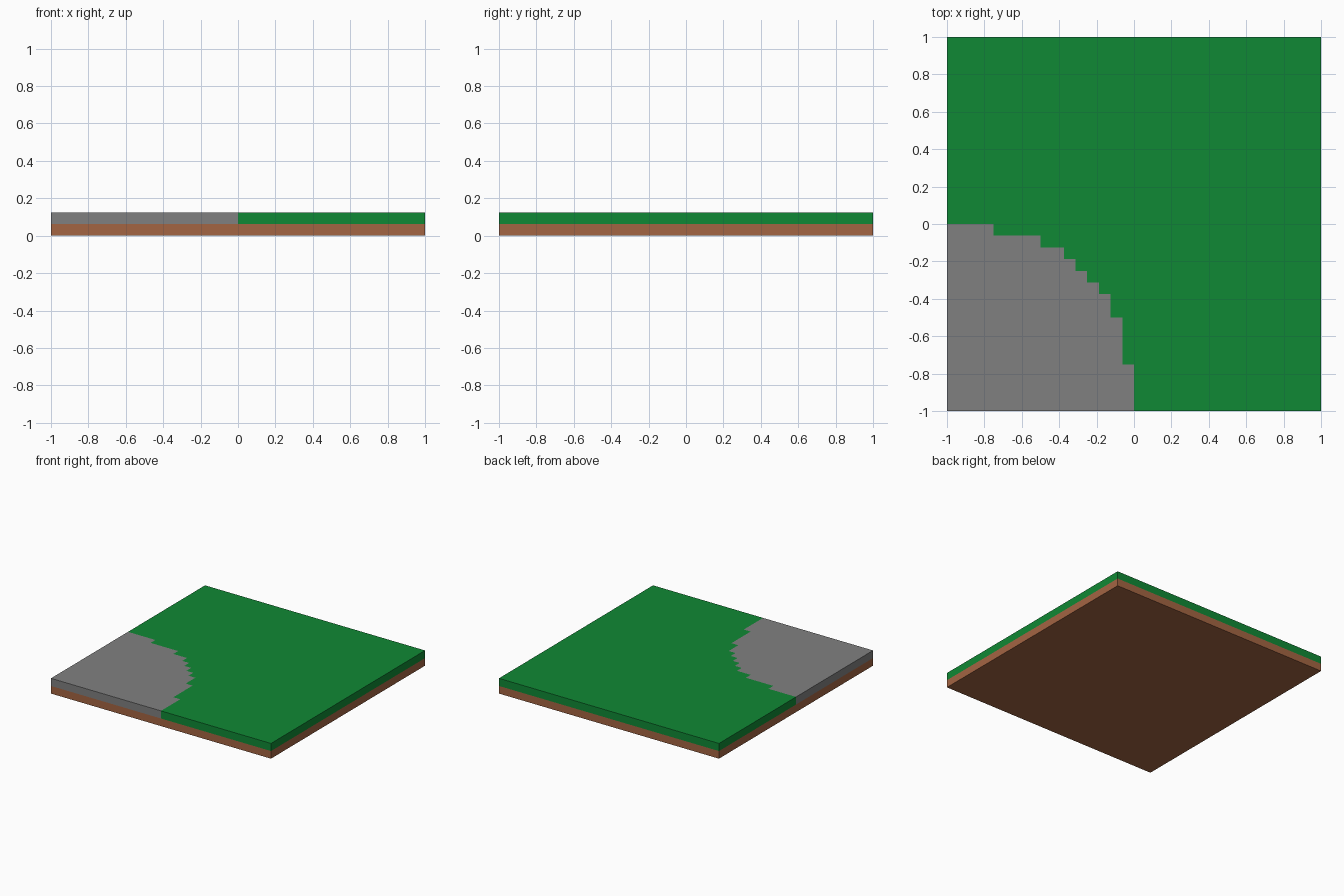
import bpy, bmesh

if "Cube" in bpy.data.objects:
    bpy.data.objects.remove(bpy.data.objects["Cube"])

U = 1 / 16  # tile grid step


def material(name, rgb):
    m = bpy.data.materials.new(name)
    m.diffuse_color = (*rgb, 1)
    m.use_nodes = True
    m.node_tree.nodes["Principled BSDF"].inputs["Base Color"].default_value = m.diffuse_color
    return m


def slab(name, outline, z0, z1, mat):
    """Extrude a flat counter-clockwise outline from z0 to z1."""
    bm = bmesh.new()
    face = bm.faces.new([bm.verts.new((x, y, z0)) for x, y in outline])
    ext = bmesh.ops.extrude_face_region(bm, geom=[face], use_keep_orig=True)
    top = [v for v in ext["geom"] if isinstance(v, bmesh.types.BMVert)]
    bmesh.ops.translate(bm, verts=top, vec=(0, 0, z1 - z0))
    bmesh.ops.recalc_face_normals(bm, faces=bm.faces)
    bmesh.ops.triangulate(bm, faces=[f for f in bm.faces if len(f.verts) > 4])
    me = bpy.data.meshes.new(name)
    bm.to_mesh(me)
    bm.free()
    me.materials.append(mat)
    ob = bpy.data.objects.new(name, me)
    bpy.context.collection.objects.link(ob)
    return ob


soil = material("soil brown", (0.37, 0.13, 0.055))
grass = material("grass green", (0.005, 0.25, 0.035))
stone = material("stone grey", (0.216, 0.216, 0.216))

# Stepped quarter-circle border: each step's right end, in grid units
ends = [-12, -8, -6, -5, -4, -3, -2, -1, 0]
drops = [0, -1, -2, -3, -4, -5, -6, -8, -12]
steps = [(-1, 0)]
for i, (x, y) in enumerate(zip(ends, drops)):
    steps.append((x * U, y * U))
    steps.append((x * U, (drops[i + 1] if i < 8 else -16) * U))

# Soil base
slab("soil_base", [(-1, -1), (1, -1), (1, 1), (-1, 1)], 0, U, soil)
# Paved corner
slab("stone_corner", [(-1, -1)] + steps[::-1], U, 2 * U, stone)
# Grass around it
slab("grass_layer", steps + [(1, -1), (1, 1), (-1, 1)], U, 2 * U, grass)
